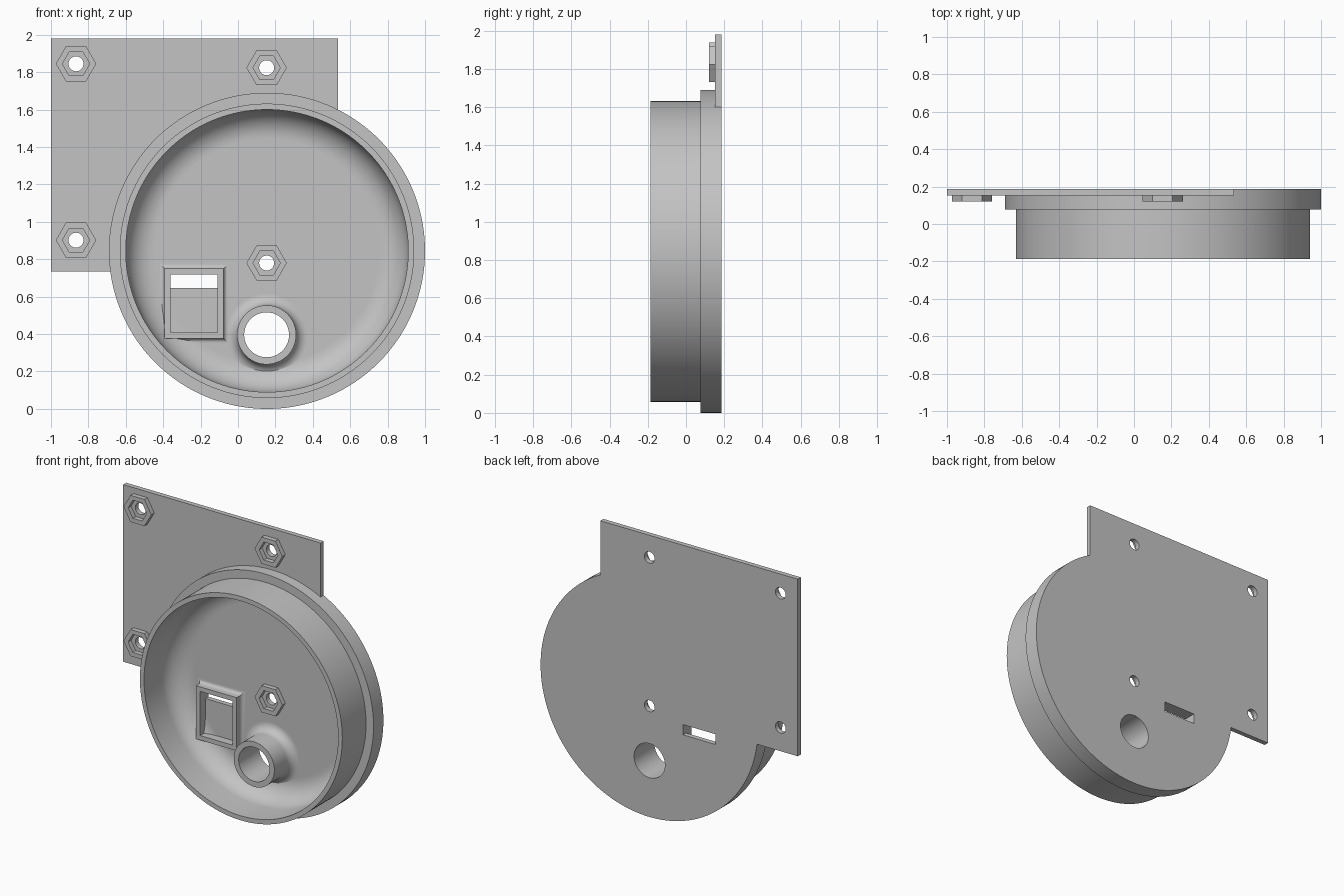
import bpy, bmesh
from math import sin, cos, pi, acos, asin

old = bpy.data.objects.get("Cube")
if old:
    bpy.data.objects.remove(old, do_unlink=True)

grey = bpy.data.materials.new("plain grey")
grey.use_nodes = True
grey.diffuse_color = (0.55, 0.55, 0.55, 1)
grey.node_tree.nodes["Principled BSDF"].inputs["Base Color"].default_value = (0.55, 0.55, 0.55, 1)

BACK, FLOOR, FRONT = 0.187, 0.153, -0.187
CX, CZ, R = 0.155, 0.845, 0.845


def circle(x, z, sides):
    """Outline function: regular polygon of a given radius."""
    return lambda r: [(x + r * cos(2 * pi * i / sides), z + r * sin(2 * pi * i / sides))
                      for i in range(sides)]


def rectangle(x0, x1, z0, z1):
    """Outline function: rectangle grown outward by a given amount."""
    return lambda g: [(x0 - g, z0 - g), (x1 + g, z0 - g), (x1 + g, z1 + g), (x0 - g, z1 + g)]


def loft(name, outline, profile, hollow=False):
    """Join outlines of (size, y) steps; hollow closes the profile, else both ends are capped."""
    bm = bmesh.new()
    loops = [[bm.verts.new((x, y, z)) for x, z in outline(size)] for size, y in profile]
    pairs = list(zip(loops, loops[1:]))
    if hollow:
        pairs.append((loops[-1], loops[0]))
    else:
        bm.faces.new(loops[0])
        bm.faces.new(loops[-1])
    for a, b in pairs:
        n = len(a)
        for i in range(n):
            j = (i + 1) % n
            bm.faces.new((a[i], a[j], b[j], b[i]))
    bmesh.ops.recalc_face_normals(bm, faces=bm.faces)
    mesh = bpy.data.meshes.new(name)
    bm.to_mesh(mesh)
    bm.free()
    obj = bpy.data.objects.new(name, mesh)
    bpy.context.collection.objects.link(obj)
    mesh.materials.append(grey)
    return obj


def fillet(size, r, direction, steps=12):
    """Quarter arc from a wall at the given size down to the floor."""
    arc = [i * pi / 2 / steps for i in range(steps + 1)]
    return [(size + direction * r * (1 - cos(a)), FLOOR - r + r * sin(a)) for a in arc]


# round dish: flange, raised rim, rounded inner corner and flat floor
dish = loft("dish", circle(CX, CZ, 160),
            [(R, BACK), (R, 0.077), (0.787, 0.077), (0.787, FRONT), (0.755, FRONT)]
            + fillet(0.755, 0.15, -1) + [(0.6, FLOOR)])

# square mounting plate, trimmed along the dish edge
edge = R - 0.004
start, end = pi + asin((CZ - 0.735) / edge), acos((0.535 - CX) / edge)
arc = [start + (end - start) * i / 60 for i in range(61)]
outline = [(0.535, 1.98), (-1, 1.98), (-1, 0.735)]
outline += [(CX + edge * cos(a), CZ + edge * sin(a)) for a in arc]
plate = loft("mounting_plate", lambda size: outline, [(0, FLOOR), (0, BACK)])

# hexagonal nut pockets and their bolt holes
cutters = []
bolts = [("upper_outer", -0.866, 1.845, plate), ("upper_inner", 0.153, 1.824, plate),
         ("lower_outer", -0.866, 0.902, plate), ("lower_inner", 0.153, 0.78, dish)]
for label, x, z, body in bolts:
    loft(label + "_nut_pocket", circle(x, z, 6),
         [(0.108, FLOOR), (0.108, 0.12), (0.073, 0.12), (0.073, FLOOR)], hollow=True)
    hole = loft(label + "_hole_cutter", circle(x, z, 32), [(0.04, 0.1), (0.04, 0.3)])
    cutters.append((body, hole))

# cable tube with a rounded foot
tube_shape = circle(0.153, 0.396, 64)
tube = loft("cable_tube", tube_shape,
            [(0.12, FLOOR), (0.12, -0.04), (0.158, -0.04)] + fillet(0.158, 0.06, 1), hollow=True)
cutters.append((dish, loft("tube_cutter", tube_shape, [(0.12, 0.0), (0.12, 0.3)])))

# rectangular connector frame with a rounded foot, and the slot behind it
frame = loft("connector_frame", rectangle(-0.393, -0.077, 0.377, 0.751),
             [(-0.032, FLOOR), (-0.032, 0.095), (0, 0.095)] + fillet(0, 0.025, 1, 6), hollow=True)
cutters.append((dish, loft("slot_cutter", rectangle(-0.361, -0.109, 0.647, 0.719),
                           [(0, 0.1), (0, 0.3)])))

# cut the holes and make them permanent
for body, cutter in cutters:
    cutter.hide_render = True
    mod = body.modifiers.new("hole", "BOOLEAN")
    mod.operation = "DIFFERENCE"
    mod.solver = "EXACT"
    mod.object = cutter
graph = bpy.context.evaluated_depsgraph_get()
graph.update()
for body in (dish, plate):
    body.data = bpy.data.meshes.new_from_object(body.evaluated_get(graph))
    body.modifiers.clear()
for body, cutter in cutters:
    bpy.data.objects.remove(cutter, do_unlink=True)

# smooth the round surfaces, keep hard edges
bpy.ops.object.select_all(action="DESELECT")
for obj in (dish, plate, tube, frame):
    obj.select_set(True)
bpy.context.view_layer.objects.active = dish
bpy.ops.object.shade_smooth_by_angle(angle=pi / 6)
